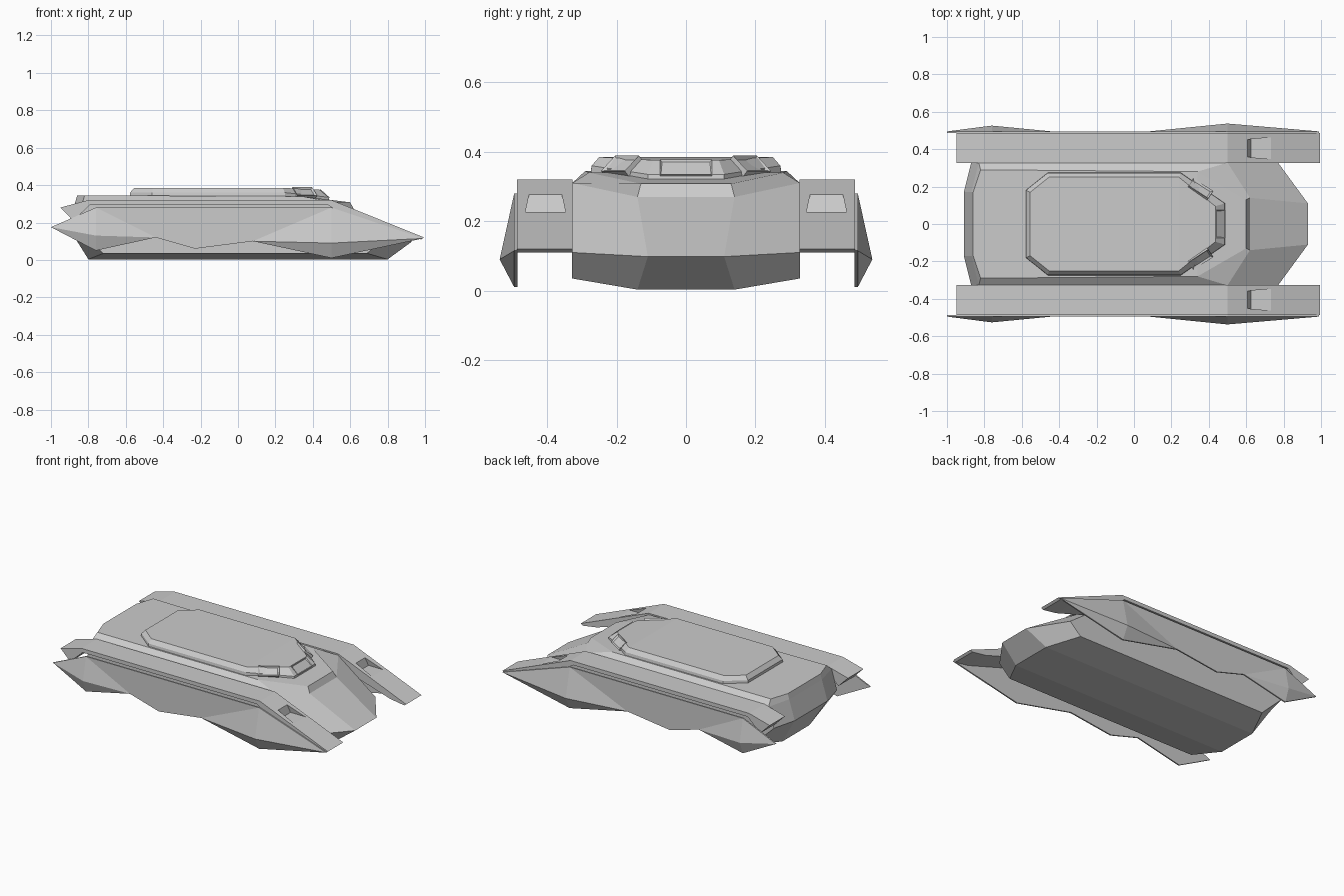
import bpy, bmesh, math
from mathutils import Vector

if "Cube" in bpy.data.objects:
    bpy.data.objects.remove(bpy.data.objects["Cube"])


def mesh_object(name, verts, faces):
    me = bpy.data.meshes.new(name)
    me.from_pydata(verts, [], faces)
    bm = bmesh.new()
    bm.from_mesh(me)
    bmesh.ops.recalc_face_normals(bm, faces=bm.faces)
    bm.to_mesh(me)
    bm.free()
    ob = bpy.data.objects.new(name, me)
    bpy.context.collection.objects.link(ob)
    return ob


def loft(name, rings, caps=None):
    """Skin rings of equal length; caps lists index tuples for the ends, else plain n-gons."""
    n = len(rings[0])
    verts = [p for r in rings for p in r]
    last = len(verts) - n
    faces = [(k * n + i, k * n + (i + 1) % n, (k + 1) * n + (i + 1) % n, (k + 1) * n + i)
             for k in range(len(rings) - 1) for i in range(n)]
    bottom, top = caps or ([range(n)], [range(n)])
    faces += [tuple(f) for f in bottom] + [tuple(last + i for i in f) for f in top]
    return mesh_object(name, verts, faces)


def symmetric(half):
    return list(half) + [(x, -y, z) for x, y, z in reversed(half)]


across = [(0, 1, 6, 7), (1, 2, 5, 6), (2, 3, 4, 5)]
along = [(0, 1, 2, 3), (0, 3, 4, 7), (4, 5, 6, 7)]

# Central hull, faceted nose and tail, shallow keel
loft("hull", [symmetric(r) for r in (
    [(.80, .14, .003), (.69, .328, .035), (-.72, .328, .035), (-.80, .14, .003)],
    [(.93, .11, .098), (.77, .328, .11), (-.87, .328, .18), (-.91, .17, .18)],
    [(.62, .14, .27), (.50, .328, .31), (-.83, .328, .31), (-.87, .17, .31)],
    [(.60, .13, .308), (.34, .28, .34), (-.82, .29, .345), (-.86, .17, .345)],
)], (along, across))

# Raised roof with chamfered rim and a longer slope at the front
loft("roof", [symmetric(r) for r in (
    [(.49, .11, .305), (.25, .277, .32), (-.46, .277, .33), (-.58, .18, .33)],
    [(.485, .11, .335), (.25, .272, .36), (-.46, .272, .36), (-.577, .18, .36)],
    [(.435, .095, .376), (.24, .25, .385), (-.455, .25, .385), (-.555, .17, .385)],
)], (across, across))


# Vision blocks lying on the roof front slope
def vision_block(name, loc, angle, width):
    bm = bmesh.new()
    bmesh.ops.create_cube(bm, size=1)
    for v in bm.verts:
        v.co = Vector((v.co.x * .03, v.co.y * width, v.co.z * .066))
    bm.faces.ensure_lookup_table()
    face = max(bm.faces, key=lambda f: f.calc_center_median().x)
    bmesh.ops.inset_region(bm, faces=[face], thickness=.014)
    for v in face.verts:
        v.co.x -= .008
    me = bpy.data.meshes.new(name)
    bm.to_mesh(me)
    bm.free()
    ob = bpy.data.objects.new(name, me)
    ob.location = loc
    ob.rotation_euler = (0, math.radians(-48), angle)
    bpy.context.collection.objects.link(ob)


vision_block("vision_block_centre", (.455, 0, .345), 0, .15)
for s, side in ((1, "left"), (-1, "right")):
    vision_block("vision_block_" + side, (.352, s * .182, .356), s * math.radians(57), .125)

# Side pods (roofs open beneath) and faceted armour skirts
pod = [(-.95, .28), (-.80, .32), (.50, .32), (.995, .12), (.98, .11), (.88, .125),
       (.62, .205), (.48, .295), (-.79, .295), (-.88, .21)]
skirt = [(-1, .175), (-.76, .05), (-.44, .12), (-.23, .06), (.08, .10),
         (.50, .01), (.99, .115), (.50, .28), (-.76, .28)]
for s, side in ((1, "left"), (-1, "right")):
    body = loft("pod_" + side, [[(x, s * y, z) for x, z in pod] for y in (.327, .487)])

    # Headlight recess cut in the sloping front
    def rect(x0, x1, w, z):
        return [(x0, s * .405 - w, z), (x1, s * .405 - w, z),
                (x1, s * .405 + w, z), (x0, s * .405 + w, z)]
    cutter = loft("recess_cutter_" + side, [rect(.625, .80, .058, .226), rect(.60, .80, .042, .30)])
    cutter.hide_render = True
    cutter.hide_viewport = True
    cut = body.modifiers.new("recess", "BOOLEAN")
    cut.operation = "DIFFERENCE"
    cut.solver = "EXACT"
    cut.object = cutter

    # Skirt: outline at two depths plus two outward ridge points
    n = len(skirt)
    verts = [(x, s * y, z) for y in (.495, .486) for x, z in skirt]
    verts += [(-.76, s * .526, .13), (.50, s * .537, .09)]
    r1, r2 = 2 * n, 2 * n + 1
    faces = [(0, r1, 8), (0, 1, r1), (r1, 1, 2), (r1, 2, 8), (8, 2, 3, 4, 7),
             (7, 4, r2), (r2, 4, 5), (r2, 5, 6), (7, r2, 6)]
    faces += [(i, (i + 1) % n, n + (i + 1) % n, n + i) for i in range(n)]
    faces.append(tuple(range(n, 2 * n)))
    mesh_object("skirt_" + side, verts, faces)
